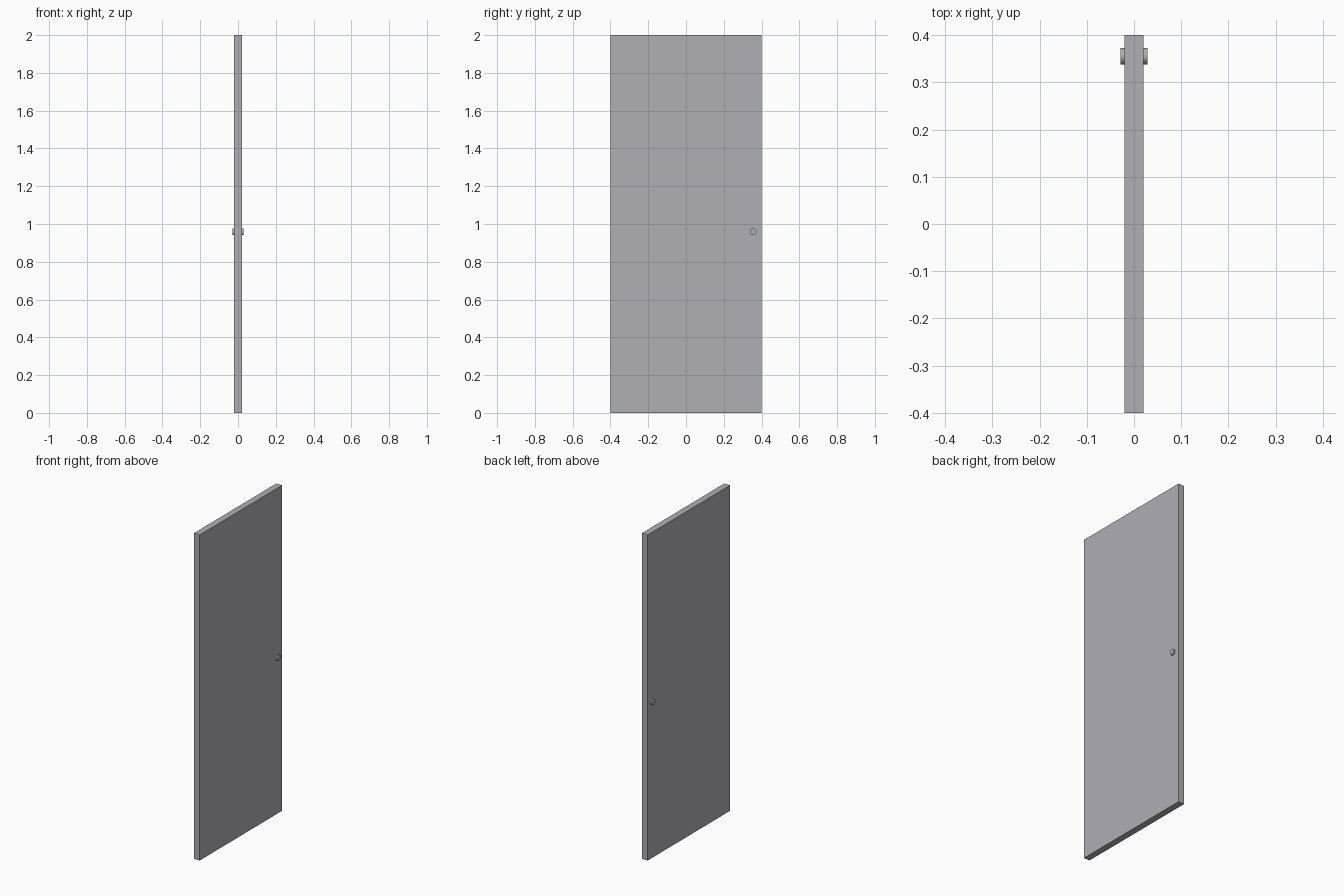
import bpy
import math

if "Cube" in bpy.data.objects:
    bpy.data.objects.remove(bpy.data.objects["Cube"])

# Dark, slightly cool grey for the whole door
grey = bpy.data.materials.new("door_grey")
grey.diffuse_color = (0.43, 0.425, 0.46, 1)
grey.use_nodes = True
grey.node_tree.nodes["Principled BSDF"].inputs["Base Color"].default_value = grey.diffuse_color

# Door panel: plain flat slab
bpy.ops.mesh.primitive_cube_add(size=1, location=(0, 0, 1))
panel = bpy.context.object
panel.name = "door_panel"
panel.scale = (0.04, 0.8, 2.0)
bpy.ops.object.transform_apply(location=False, rotation=False, scale=True)
panel.data.materials.append(grey)

# Short round knob on each face, set slightly into the panel
for name, side in (("knob_right", 1), ("knob_left", -1)):
    bpy.ops.mesh.primitive_cylinder_add(
        vertices=32, radius=0.0175, depth=0.010,
        location=(side * 0.024, 0.355, 0.959),
        rotation=(0, side * math.pi / 2, 0))
    knob = bpy.context.object
    knob.name = name
    knob.data.materials.append(grey)
    bpy.ops.object.shade_smooth_by_angle(angle=math.radians(30))
